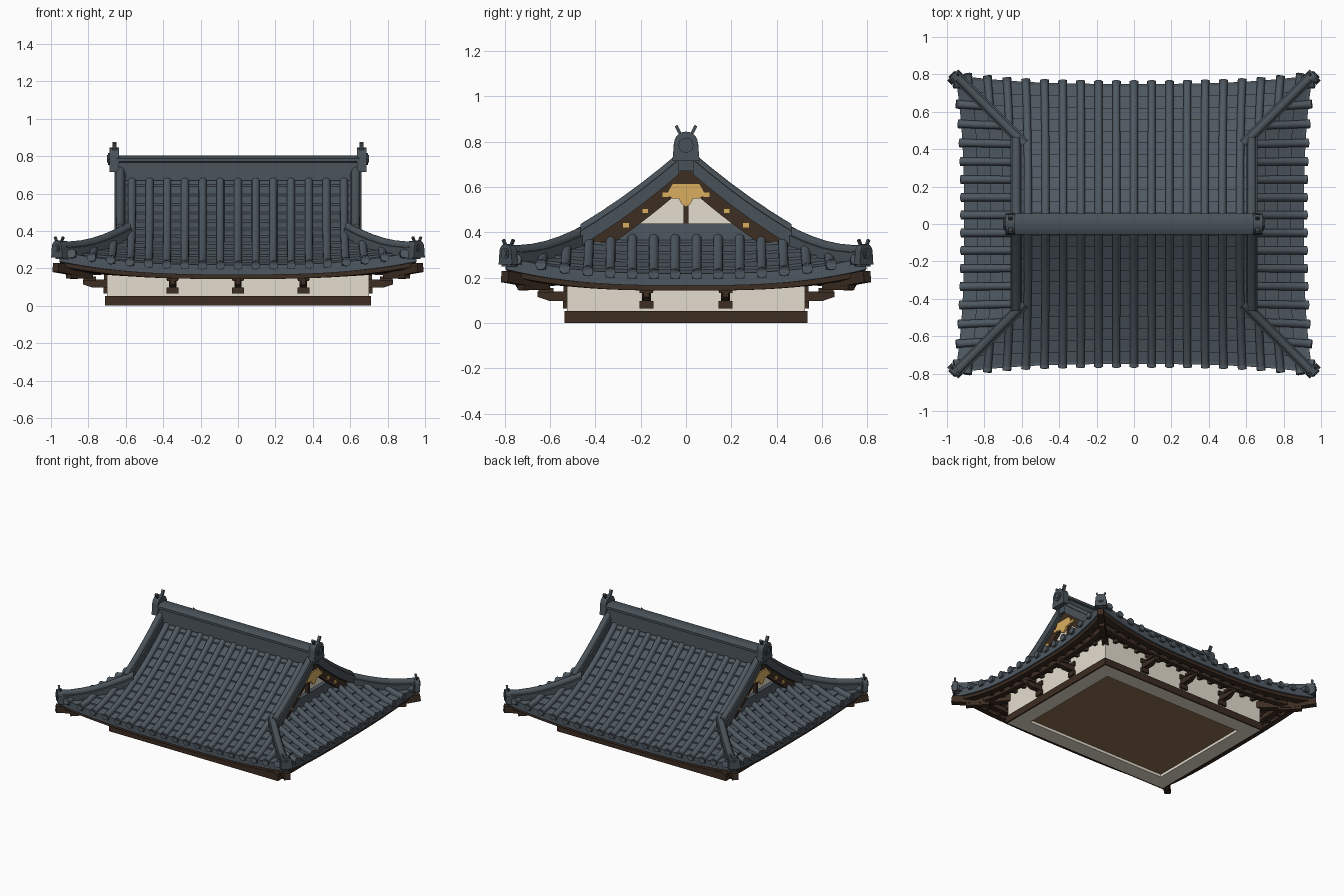
import bpy, bmesh, math
from mathutils import Vector, Matrix

if "Cube" in bpy.data.objects:
    bpy.data.objects.remove(bpy.data.objects["Cube"])

X0, Y0 = 0.905, 0.745           # half size of the eaves
STEP, ROW = 0.0945, 0.062       # tile column spacing, tile row length
Z = Vector((0, 0, 1))


def material(name, rgb):
    m = bpy.data.materials.new(name)
    m.diffuse_color = (*rgb, 1)
    m.use_nodes = True
    m.node_tree.nodes["Principled BSDF"].inputs["Base Color"].default_value = m.diffuse_color
    return m


TILE = material("slate_tile", (0.078, 0.099, 0.120))
RIDGE = material("dark_slate", (0.066, 0.085, 0.100))
WOOD = material("dark_wood", (0.046, 0.026, 0.016))
PANEL = material("brown_panel", (0.28, 0.165, 0.085))
PLASTER = material("plaster", (0.78, 0.73, 0.62))
GOLD = material("gold", (0.70, 0.43, 0.115))


def height(d):
    """Concave roof height at distance d inward from the eave."""
    return 0.205 + 0.421 * d + 0.309 * d * d


def P(x, y, z):
    """Warp a point of the positive quadrant so the corners sweep out and up."""
    c = (max(x, 0) / X0 * max(y, 0) / Y0) ** 3
    return Vector((x + 0.045 * c, y + 0.045 * c, z + 0.07 * c))


def loft(bm, rings, closed=True, caps=True):
    vs = [[bm.verts.new(p) for p in r] for r in rings]
    n = len(vs[0])
    for a, b in zip(vs, vs[1:]):
        for i in range(n if closed else n - 1):
            j = (i + 1) % n
            bm.faces.new((a[i], a[j], b[j], b[i]))
    if closed and caps:
        bm.faces.new(vs[0])
        bm.faces.new(vs[-1])


def sweep(bm, path, sec, scales=None, vertical=False):
    """Sweep a closed (side, up) section along a path."""
    path = [Vector(p) for p in path]
    rings = []
    for i, p in enumerate(path):
        t = (path[min(i + 1, len(path) - 1)] - path[max(i - 1, 0)]).normalized()
        side = t.cross(Z).normalized()
        up = Z if vertical else side.cross(t)
        k = scales[i] if scales else 1
        rings.append([p + side * s * k + up * u * k for s, u in sec])
    loft(bm, rings)


def prism(bm, prof, x0, x1, M=Matrix()):
    """Extrude a (y, z) outline from x0 to x1."""
    loft(bm, [[M @ Vector((x, y, z)) for y, z in prof] for x in (x0, x1)])


def box(bm, x0, x1, y0, y1, z0, z1, M=Matrix()):
    prism(bm, [(y0, z0), (y1, z0), (y1, z1), (y0, z1)], x0, x1, M)


def rect(w, z0, z1):
    return [(-w, z0), (w, z0), (w, z1), (-w, z1)]


def arc(r, cz, n, a0=0, a1=math.pi):
    return [(r * math.cos(a0 + (a1 - a0) * i / n), cz + r * math.sin(a0 + (a1 - a0) * i / n))
            for i in range(n + 1)]


def finish(name, bm, mat, mx=True, my=True, facing=0):
    bmesh.ops.recalc_face_normals(bm, faces=bm.faces[:])
    if facing and sum(f.normal.z * f.calc_area() for f in bm.faces) * facing < 0:
        bmesh.ops.reverse_faces(bm, faces=bm.faces[:])
    me = bpy.data.meshes.new(name)
    bm.to_mesh(me)
    bm.free()
    me.materials.append(mat)
    ob = bpy.data.objects.new(name, me)
    bpy.context.collection.objects.link(ob)
    if mx or my:
        mod = ob.modifiers.new("mirror", 'MIRROR')
        mod.use_axis = (mx, my, False)
        mod.use_mirror_merge = False
    return ob


# stepped pan tiles: long front slope, then side skirt
def pan_tiles(name, dmax, point):
    bm, rows, rings = bmesh.new(), round(dmax / ROW), []
    for i in range(rows):
        for d, off in ((i * dmax / rows, 0.011), ((i + 1) * dmax / rows, 0)):
            rings.append([point(u / 18, d, height(d) + off) for u in range(19)])
    loft(bm, rings, closed=False)
    finish(name, bm, TILE, facing=1)


pan_tiles("main_roof_tiles", Y0, lambda u, d, z: P(u * max(X0 - d, 0.635), Y0 - d, z))
pan_tiles("side_roof_tiles", 0.34, lambda u, d, z: P(X0 - d, u * (Y0 - d), z))

# long rounded cover tiles with a round end at the eave
ROLL = arc(0.021, 0.010, 8) + [(-0.021, -0.012), (0.021, -0.012)]
DISC = arc(0.024, 0.012, 12, 0, math.tau)[:-1]


def cover_column(bm, dmax, point):
    at = lambda d: point(d, height(max(d, 0)))
    sweep(bm, [at(-0.020), at(-0.002)], DISC)
    n = max(2, round(dmax / ROW))
    sweep(bm, [at(-0.015 + (dmax + 0.015) * i / n) for i in range(n + 1)], ROLL)


bm = bmesh.new()
cover_column(bm, 0.71, lambda d, z: P(0, Y0 - d, z))
finish("middle_cover_tiles", bm, TILE, mx=False)
bm = bmesh.new()
for k in range(1, 10):
    x = k * STEP
    cover_column(bm, 0.71 if x < 0.61 else X0 - x, lambda d, z: P(x, Y0 - d, z))
finish("main_cover_tiles", bm, TILE)
bm = bmesh.new()
for k in range(8):
    y = (k + 0.5) * STEP
    cover_column(bm, min(0.31, Y0 - y), lambda d, z: P(X0 - d, y, z))
finish("side_cover_tiles", bm, TILE)


# eave bands following the swept edge all the way round
def eave_band(name, sec, mat, closed=True):
    N = 16
    walk = [(i / N, 1) for i in range(N + 1)] + [(1, 1 - i / N) for i in range(1, N + 1)]
    bm = bmesh.new()
    loft(bm, [[P(a * (X0 - i), b * (Y0 - i), z) for i, z in sec] for a, b in walk],
         closed, caps=False)
    finish(name, bm, mat, facing=0 if closed else -1)


def band(i0, i1, z0, z1):
    return [(i0, z0), (i0, z1), (i1, z1), (i1, z0)]


eave_band("eave_tile_edge", band(-0.004, 0.04, 0.165, 0.219), TILE)
eave_band("eave_board", band(0.008, 0.05, 0.143, 0.166), WOOD)
eave_band("eave_purlin", band(0.09, 0.125, 0.147, 0.183), WOOD)
eave_band("soffit", [(0.04, 0.164), (0.23, 0.222)], WOOD, closed=False)

# rafters and diagonal corner beams
bm = bmesh.new()
for k in range(9):
    a = (k + 0.5) * STEP
    sweep(bm, [P(a, Y0 - 0.03, 0.158), P(a, max(0.52, a - 0.16), 0.208)], rect(0.011, -0.012, 0.013))
    if a < 0.7:
        sweep(bm, [P(X0 - 0.03, a, 0.158), P(max(0.69, a + 0.16), a, 0.208)], rect(0.011, -0.012, 0.013))
finish("rafters", bm, WOOD)
bm = bmesh.new()
sweep(bm, [(0.66, 0.485, 0.195), (0.86, 0.685, 0.185), (0.975, 0.80, 0.205)], rect(0.022, -0.025, 0.025))
sweep(bm, [(0.79, 0.615, 0.165), (0.905, 0.73, 0.165)], rect(0.02, -0.02, 0.02))
finish("corner_beams", bm, WOOD)

# main ridge, gable ridges and corner ridges
bm = bmesh.new()
half = [(0.048, -0.05), (0.043, 0.045), (0.055, 0.05), (0.055, 0.068), (0.03, 0.082)]
sweep(bm, [(-0.65, 0, 0.72), (0.65, 0, 0.72)], half + [(-s, u) for s, u in half[::-1]])
finish("main_ridge", bm, RIDGE, mx=False, my=False)
RIB = [(-0.03, -0.015), (0.03, -0.015), (0.03, 0.05), (0.022, 0.052)] + arc(0.022, 0.06, 6) + \
      [(-0.022, 0.052), (-0.03, 0.05)]
bm = bmesh.new()
sweep(bm, [(0.63, y, height(Y0 - y) + 0.008) for y in (0.03, 0.11, 0.2, 0.29, 0.38, 0.465)],
      RIB, vertical=True)
finish("gable_ridges", bm, RIDGE)
bm = bmesh.new()
sweep(bm, [P(X0 - d, Y0 - d, height(max(d, 0)) - 0.012)
           for d in (0.32, 0.26, 0.2, 0.14, 0.09, 0.04, -0.003)], RIB, vertical=True)
finish("corner_ridges", bm, RIDGE)


# ridge end ornaments: round-topped plate, boss and two horns
def ornament(bm, loc, angle, s):
    M = Matrix.Translation(loc) @ Matrix.Rotation(angle, 4, 'Z') @ Matrix.Scale(s, 4)
    prism(bm, [(-0.06, 0)] + [(0.06, 0)] + arc(0.053, 0.077, 10), -0.025, 0.025, M)
    prism(bm, arc(0.034, 0.07, 10, 0, math.tau)[:-1], 0.02, 0.032, M)
    prism(bm, arc(0.02, 0.07, 8, 0, math.tau)[:-1], 0.03, 0.038, M)
    for q in (-1, 1):
        prism(bm, [(q * 0.018, 0.12), (q * 0.03, 0.115), (q * 0.05, 0.152), (q * 0.038, 0.16)],
              -0.012, 0.008, M)


bm = bmesh.new()
ornament(bm, (0.662, 0, 0.715), 0, 1)
finish("ridge_end_ornaments", bm, RIDGE, my=False)
bm = bmesh.new()
ornament(bm, (0.957, 0.785, 0.258), math.pi / 4, 0.70)
finish("corner_ornaments", bm, RIDGE)

# gable: plaster infill, slate base, barge boards, post and gold fittings
ys = [0.4 * i / 8 for i in range(9)]
bm = bmesh.new()
prism(bm, [(0, 0.36)] + [(y, height(Y0 - y) - 0.015) for y in ys] + [(0.4, 0.36)], 0.50, 0.575)
finish("gable_plaster", bm, PLASTER)
bm = bmesh.new()
prism(bm, [(0, 0.33), (0.42, 0.33), (0.40, 0.38), (0.31, 0.44), (0, 0.44)], 0.50, 0.605)
finish("gable_base", bm, TILE)
bm = bmesh.new()
bs = [0.43 * i / 8 for i in range(9)]
prism(bm, [(y, height(Y0 - y) + 0.005) for y in bs] +
      [(y, height(Y0 - y) - 0.085) for y in bs[::-1]], 0.606, 0.632)
finish("barge_boards", bm, WOOD)
bm = bmesh.new()
box(bm, 0.57, 0.60, -0.012, 0.012, 0.435, 0.6)
finish("gable_post", bm, WOOD, my=False)
bm = bmesh.new()
prism(bm, [(0, 0.615), (0.06, 0.615), (0.075, 0.59), (0.085, 0.565), (0.06, 0.55),
           (0.032, 0.55), (0.02, 0.525), (0, 0.512)], 0.628, 0.642)
for y in (0.09, 0.18, 0.265):
    z = height(Y0 - y) - 0.047
    box(bm, 0.628, 0.64, y - 0.015, y + 0.015, z - 0.012, z + 0.012)
finish("gold_fittings", bm, GOLD)

# plaster wall ring, base beam and recessed panel
bm = bmesh.new()
box(bm, 0, 0.70, 0.415, 0.525, 0, 0.26)
box(bm, 0.59, 0.70, 0, 0.415, 0, 0.26)
finish("walls", bm, PLASTER)
bm = bmesh.new()
box(bm, 0, 0.712, 0.525, 0.536, 0, 0.052)
box(bm, 0.70, 0.712, 0, 0.525, 0, 0.052)
finish("base_beam", bm, WOOD)
bm = bmesh.new()
box(bm, 0, 0.6, 0, 0.42, 0.02, 0.045)
finish("bottom_panel", bm, PANEL)


# wall brackets: block, tapered arm and bearing block
def bracket(bm, x, y, angle):
    M = Matrix.Translation((x, y, 0)) @ Matrix.Rotation(angle, 4, 'Z')
    box(bm, -0.01, 0.018, -0.031, 0.031, 0.065, 0.098, M)
    sweep(bm, [M @ Vector((-0.01, 0, 0.14)), M @ Vector((0.08, 0, 0.14)), M @ Vector((0.13, 0, 0.14))],
          rect(0.02, -0.042, 0), (1, 1, 0.6), vertical=True)
    box(bm, 0.06, 0.125, -0.03, 0.03, 0.132, 0.155, M)
    box(bm, -0.01, 0.016, -0.031, 0.031, 0.138, 0.17, M)


bm = bmesh.new()
bracket(bm, 0.35, 0.525, math.pi / 2)
bracket(bm, 0.70, 0.175, 0)
finish("wall_brackets", bm, WOOD)
bm = bmesh.new()
bracket(bm, 0, 0.525, math.pi / 2)
finish("middle_brackets", bm, WOOD, mx=False)

# smooth the round tiles and ridges, keep edges sharp
bpy.ops.object.select_all(action='DESELECT')
for ob in bpy.context.scene.objects:
    if "cover" in ob.name or "ridge" in ob.name or "eave" in ob.name:
        ob.select_set(True)
        bpy.context.view_layer.objects.active = ob
bpy.ops.object.shade_smooth_by_angle(angle=math.radians(35))
